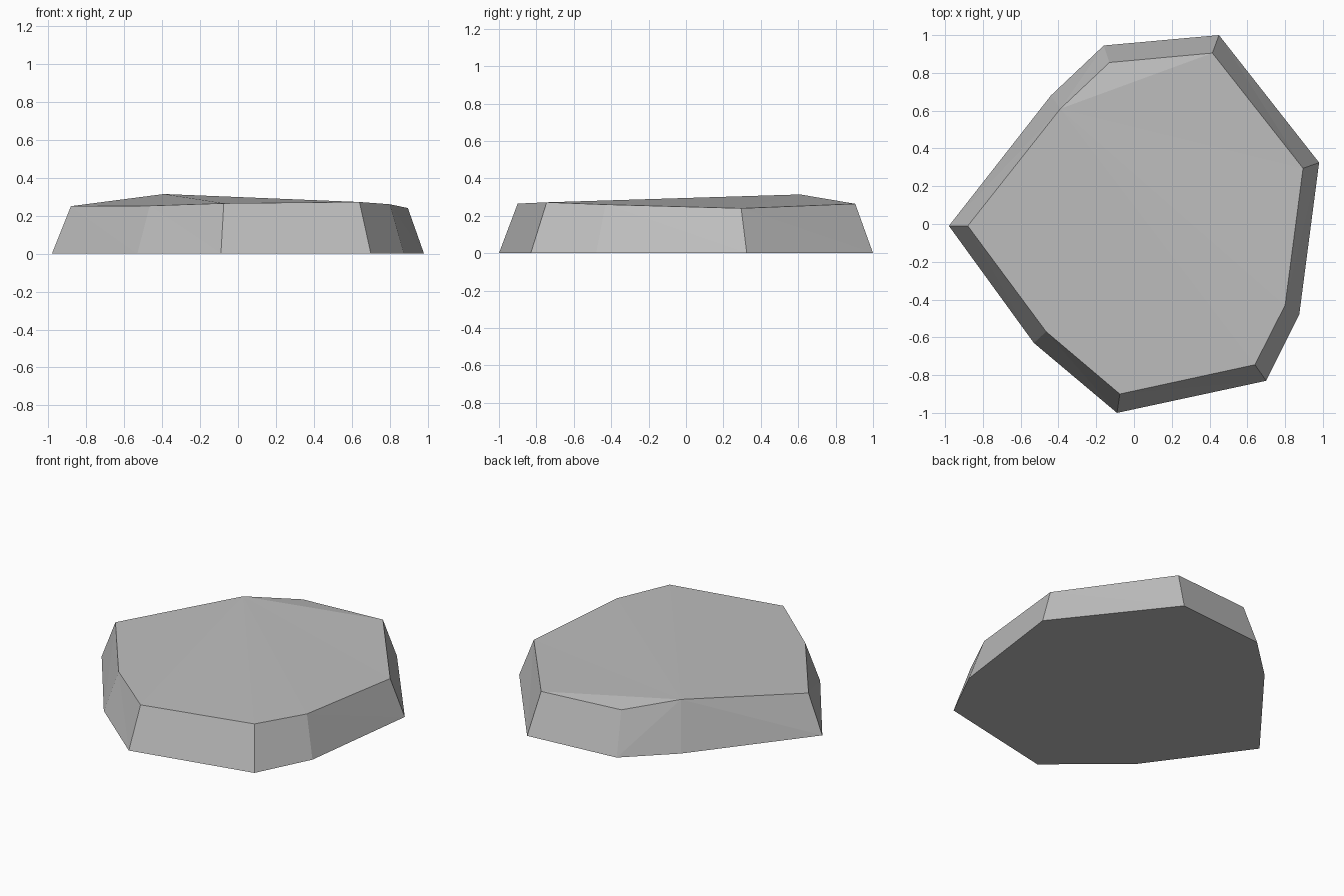
import bpy, bmesh

cube = bpy.data.objects.get("Cube")
if cube:
    bpy.data.objects.remove(cube, do_unlink=True)

# One flat stone grey
grey = bpy.data.materials.new("stone_grey")
grey.use_nodes = True
colour = (0.52, 0.52, 0.52, 1)
grey.diffuse_color = colour
shader = grey.node_tree.nodes["Principled BSDF"]
shader.inputs["Base Color"].default_value = colour
shader.inputs["Roughness"].default_value = 0.9

# Ground outline and the slightly smaller, uneven rim above it
base_outline = [(-0.09, -1), (0.7, -0.83), (0.875, -0.48), (0.98, 0.325), (0.45, 1),
                (-0.16, 0.945), (-0.44, 0.68), (-0.98, -0.01), (-0.53, -0.63)]
rim_outline = [(-0.075, -0.9, 0.265), (0.64, -0.745, 0.272), (0.8, -0.43, 0.26),
               (0.895, 0.295, 0.24), (0.415, 0.905, 0.264), (-0.13, 0.855, 0.27),
               (-0.39, 0.61, 0.314), (-0.88, -0.01, 0.25), (-0.465, -0.57, 0.252)]
peak = 6

bm = bmesh.new()
base = [bm.verts.new((x, y, 0)) for x, y in base_outline]
rim = [bm.verts.new(p) for p in rim_outline]
count = len(base)

# Flat underside
bm.faces.new(base[::-1])

# Sloping sides, with the creases meeting at the peak
for i in range(count):
    j = (i + 1) % count
    if j == peak:
        bm.faces.new((base[i], base[j], rim[j]))
        bm.faces.new((base[i], rim[j], rim[i]))
    else:
        bm.faces.new((base[i], base[j], rim[i]))
        bm.faces.new((base[j], rim[j], rim[i]))

# Top facets fan out from the peak
for k in range(1, count - 1):
    a, b = (peak + k) % count, (peak + k + 1) % count
    bm.faces.new((rim[peak], rim[a], rim[b]))

mesh = bpy.data.meshes.new("flat_stone")
bm.to_mesh(mesh)
bm.free()
mesh.materials.append(grey)
stone = bpy.data.objects.new("flat_stone", mesh)
bpy.context.collection.objects.link(stone)
